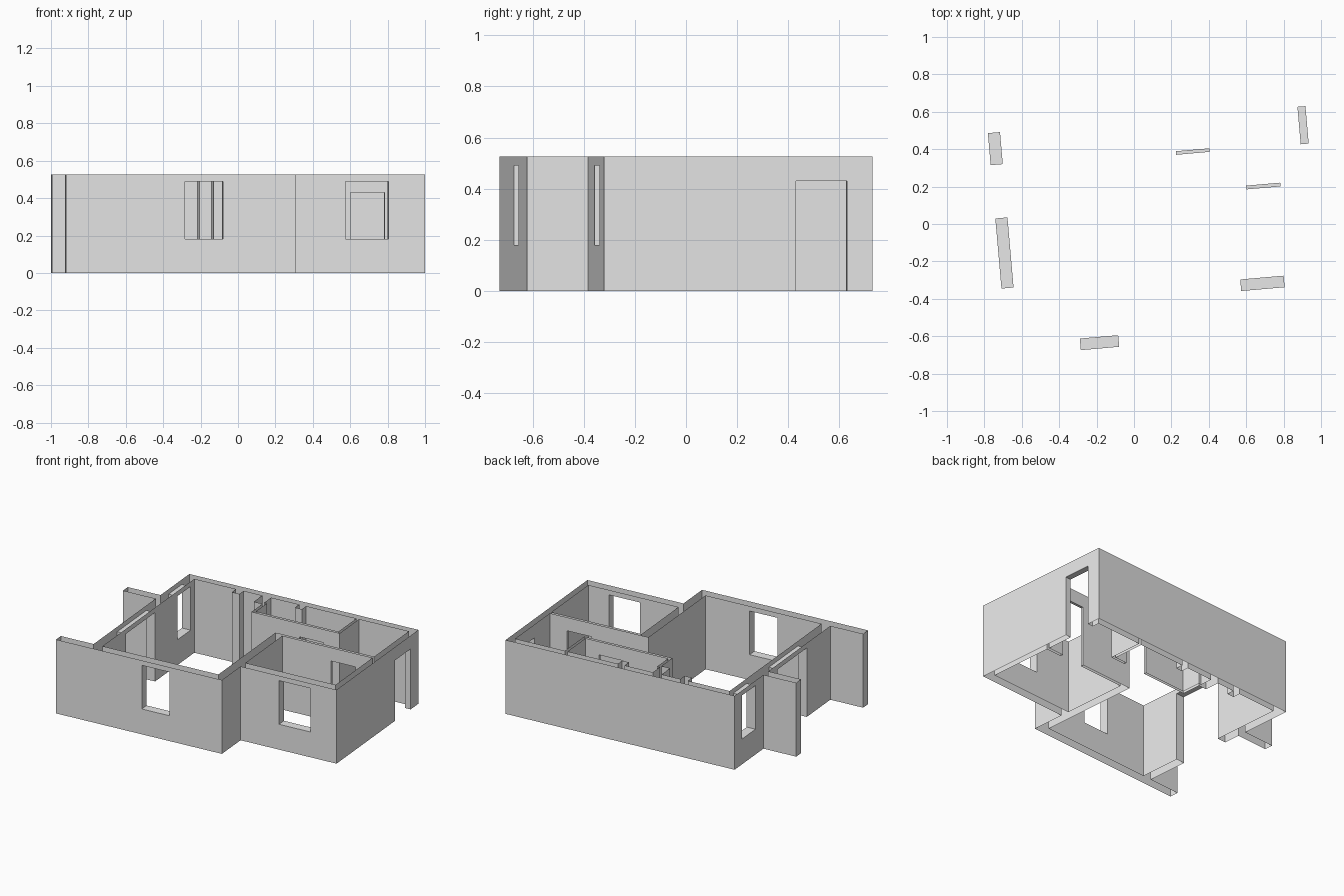
import bpy
import bmesh
import math
from mathutils import Vector

cube = bpy.data.objects.get("Cube")
if cube:
    bpy.data.objects.remove(cube, do_unlink=True)

TURN = math.radians(5)
HEIGHT, SILL, DOOR, HEAD = 0.525, 0.18, 0.43, 0.49

plaster = bpy.data.materials.new("grey_plaster")
plaster.use_nodes = True
plaster.diffuse_color = (0.8, 0.8, 0.8, 1)
plaster.node_tree.nodes["Principled BSDF"].inputs["Base Color"].default_value = (0.8, 0.8, 0.8, 1)

# Plan rectangles of each wall: x0, x1, y0, y1, before the plan is turned
WALLS = {
    "front_wall": [(-0.98, 0.254, -0.647, -0.585)],
    "front_bay_wall": [(0.254, 0.968, -0.407, -0.345)],
    "right_wall": [(0.925, 0.968, -0.345, 0.648)],
    "back_wall": [(-0.671, 0.925, 0.6, 0.648)],
    "left_wall": [(-0.736, -0.671, -0.585, 0.648)],
    "terrace_screen": [(-0.98, -0.736, 0.215, 0.277)],
    "dividing_wall": [(0.192, 0.254, -0.585, 0.152)],
    "bedroom_partition": [(0.254, 0.925, 0.132, 0.152)],
    "bathroom_partition": [(-0.1, 0.555, 0.349, 0.368), (0.535, 0.555, 0.368, 0.6),
                           (-0.1, -0.08, 0.368, 0.51)],
    "columns": [(-0.36, -0.305, 0.545, 0.6), (-0.165, -0.1, 0.49, 0.6),
                (0.11, 0.16, 0.545, 0.6)],
}

# Openings: plan rectangle, then bottom and top height
OPENINGS = [
    (-0.342, -0.136, -0.647, -0.585, SILL, HEAD),  # front window
    (0.54, 0.773, -0.407, -0.345, SILL, HEAD),     # bay window
    (-0.736, -0.671, 0.38, 0.552, SILL, HEAD),     # left window
    (-0.736, -0.671, -0.282, 0.094, 0, HEAD),      # terrace opening
    (0.925, 0.968, 0.347, 0.548, 0, DOOR),         # entrance
    (0.615, 0.798, 0.132, 0.152, 0, DOOR),         # bedroom door
    (0.257, 0.436, 0.349, 0.368, 0, DOOR),         # bathroom door
]

rects = [r for group in WALLS.values() for r in group] + [o[:4] for o in OPENINGS]
XS = sorted({v for r in rects for v in r[:2]})
YS = sorted({v for r in rects for v in r[2:]})
ZS = [0, SILL, DOOR, HEAD, HEIGHT]
AXES = (XS, YS, ZS)


def inside(point, box):
    return all(box[2 * i] < point[i] < box[2 * i + 1] for i in range(len(box) // 2))


def solid_cells(group):
    cells = set()
    for i in range(len(XS) - 1):
        for j in range(len(YS) - 1):
            for k in range(len(ZS) - 1):
                mid = [(a[n] + a[n + 1]) / 2 for a, n in zip(AXES, (i, j, k))]
                if any(inside(mid, r) for r in group) and not any(inside(mid, o) for o in OPENINGS):
                    cells.add((i, j, k))
    return cells


parts = {name: solid_cells(group) for name, group in WALLS.items()}
every_cell = set().union(*parts.values())


def build_wall(name, cells):
    """Skin the cells where they meet air, leaving wall tops and feet open."""
    bm = bmesh.new()
    for cell in cells:
        for axis in range(3):
            for side in (0, 1):
                near = list(cell)
                near[axis] += 2 * side - 1
                if tuple(near) in every_cell:
                    continue
                if axis == 2 and not 0 <= near[2] < len(ZS) - 1:
                    continue
                u, v = (axis + 1) % 3, (axis + 2) % 3
                corners = []
                for du, dv in ((0, 0), (1, 0), (1, 1), (0, 1)):
                    index = list(cell)
                    index[axis] += side
                    index[u] += du
                    index[v] += dv
                    corners.append(bm.verts.new(Vector([a[n] for a, n in zip(AXES, index)])))
                bm.faces.new(corners if side else corners[::-1])
    bmesh.ops.remove_doubles(bm, verts=bm.verts[:], dist=0.0001)
    bmesh.ops.dissolve_limit(bm, angle_limit=0.01, verts=bm.verts[:], edges=bm.edges[:])
    mesh = bpy.data.meshes.new(name)
    bm.to_mesh(mesh)
    bm.free()
    mesh.materials.append(plaster)
    wall = bpy.data.objects.new(name, mesh)
    wall.rotation_euler.z = TURN
    bpy.context.collection.objects.link(wall)


for part_name, part_cells in parts.items():
    build_wall(part_name, part_cells)
